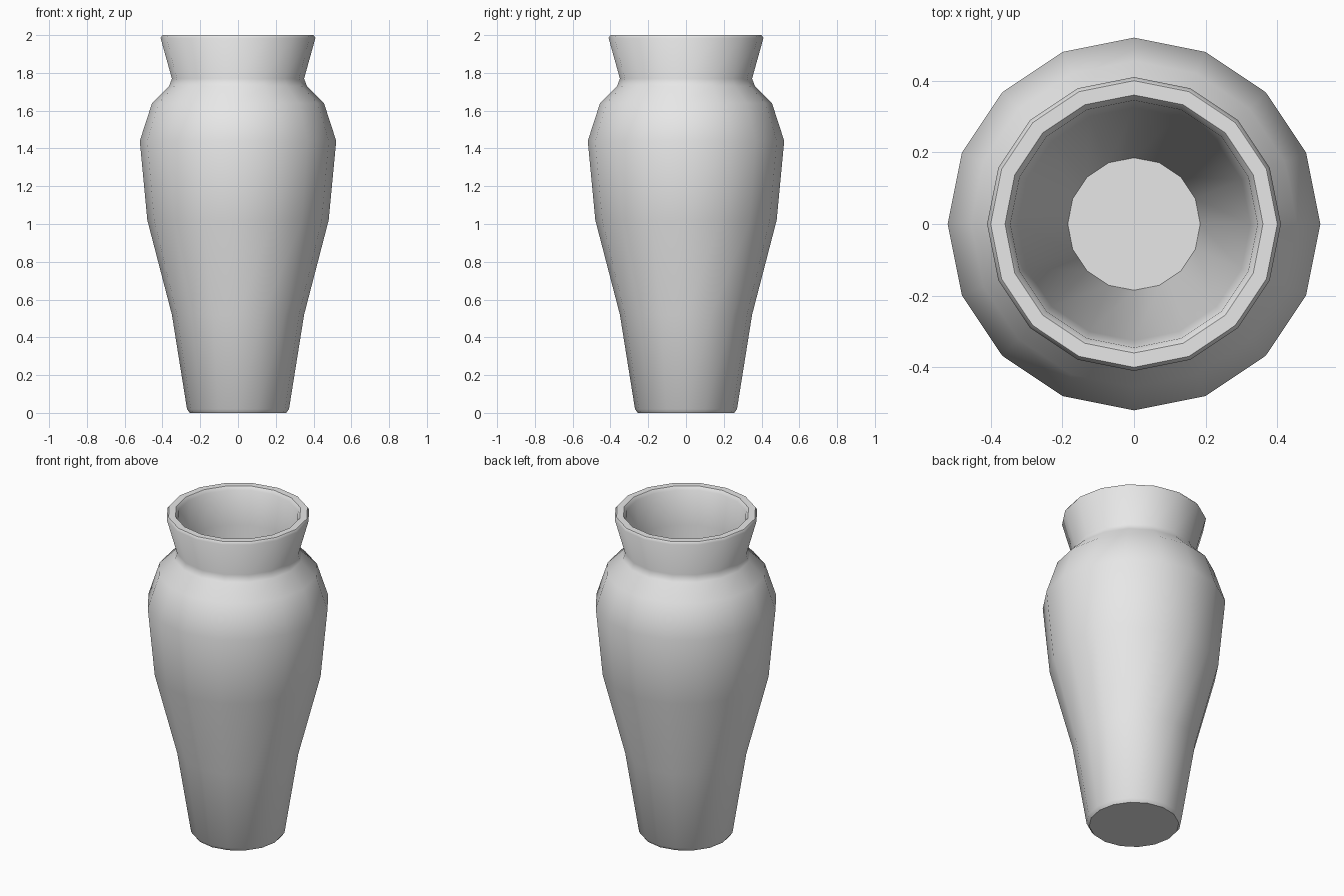
import bpy, bmesh, math

if "Cube" in bpy.data.objects:
    bpy.data.objects.remove(bpy.data.objects["Cube"])

SIDES = 16

# (radius, height) from the base, up the outside, over the lip and down inside
PROFILE = [
    (0.255, 0.00), (0.27, 0.02),                # foot
    (0.35, 0.52), (0.48, 1.02), (0.52, 1.44),   # body
    (0.455, 1.64), (0.365, 1.73),               # shoulder
    (0.35, 1.77), (0.41, 1.985),                # neck
    (0.40, 2.00), (0.36, 2.00), (0.345, 1.98),  # rounded lip
    (0.325, 1.77), (0.185, 0.06),               # inner wall and floor
]


def lathe(name, profile, sides, material):
    """Revolve a profile around z and cap both of its ends."""
    bm = bmesh.new()
    rings = []
    for r, z in profile:
        angles = [2 * math.pi * i / sides for i in range(sides)]
        rings.append([bm.verts.new((r * math.cos(a), r * math.sin(a), z)) for a in angles])
    for low, high in zip(rings, rings[1:]):
        for i in range(sides):
            j = (i + 1) % sides
            bm.faces.new((low[i], low[j], high[j], high[i]))
    bm.faces.new(rings[0][::-1])   # underside
    bm.faces.new(rings[-1])        # inner floor
    bmesh.ops.recalc_face_normals(bm, faces=bm.faces)
    mesh = bpy.data.meshes.new(name)
    bm.to_mesh(mesh)
    bm.free()
    mesh.materials.append(material)
    obj = bpy.data.objects.new(name, mesh)
    bpy.context.collection.objects.link(obj)
    return obj


grey = bpy.data.materials.new("light_grey")
grey.diffuse_color = (0.8, 0.8, 0.8, 1)
grey.use_nodes = True
grey.node_tree.nodes["Principled BSDF"].inputs["Base Color"].default_value = grey.diffuse_color

vase = lathe("vase", PROFILE, SIDES, grey)

# Smooth sides with crisp foot and floor edges
bpy.context.view_layer.objects.active = vase
vase.select_set(True)
bpy.ops.object.shade_smooth_by_angle(angle=math.radians(50))
